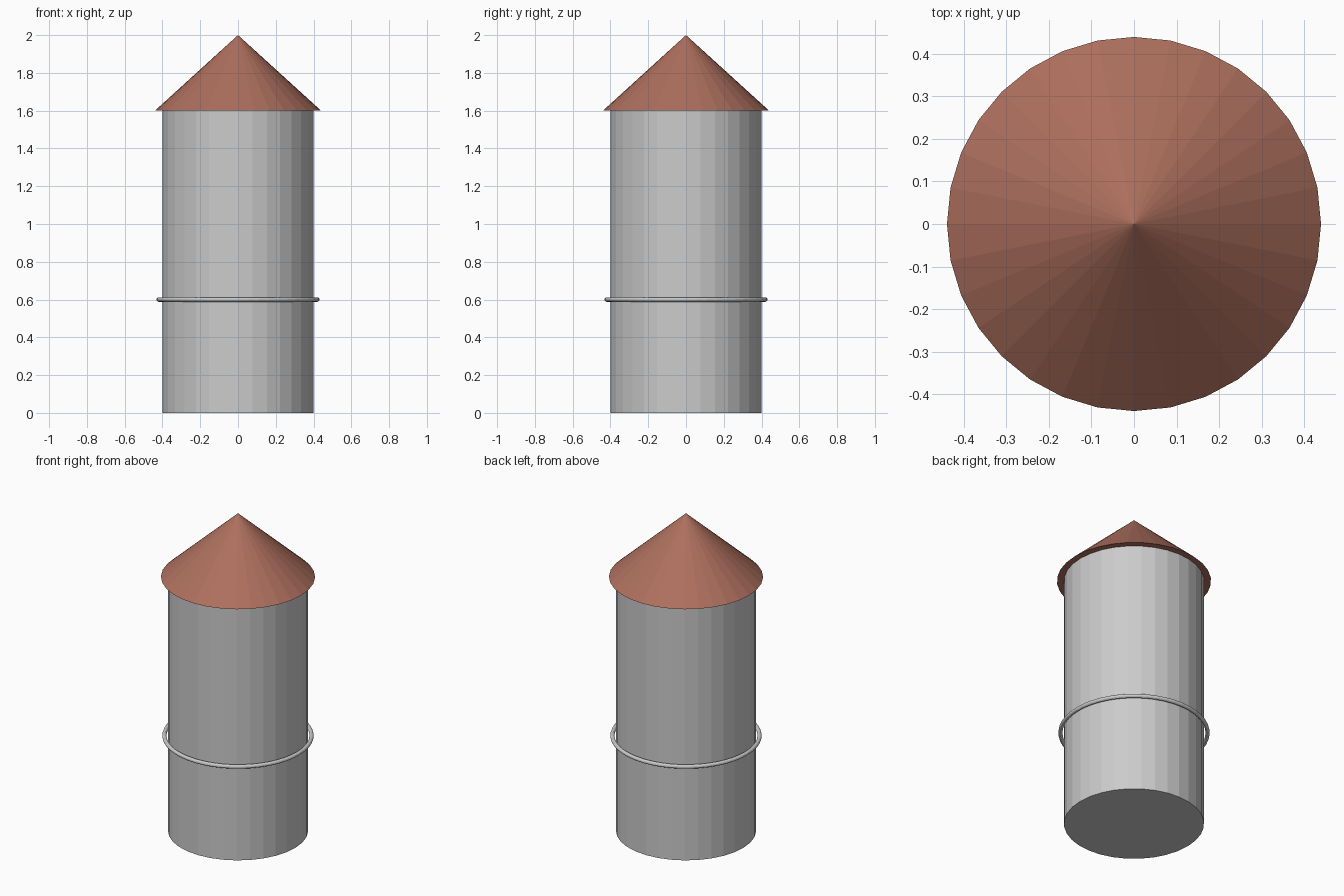
import bpy

if "Cube" in bpy.data.objects:
    bpy.data.objects.remove(bpy.data.objects["Cube"])

# Tower body
bpy.ops.mesh.primitive_cylinder_add(vertices=32, radius=0.4, depth=1.6, location=(0, 0, 0.8))
bpy.context.object.name = "tower_body"

# Conical roof with a slight overhang
bpy.ops.mesh.primitive_cone_add(vertices=32, radius1=0.44, radius2=0, depth=0.4, location=(0, 0, 1.8))
roof = bpy.context.object
roof.name = "roof"
clay = bpy.data.materials.new("clay_red")
clay.diffuse_color = (0.42, 0.16, 0.11, 1)
clay.use_nodes = True
clay.node_tree.nodes["Principled BSDF"].inputs["Base Color"].default_value = clay.diffuse_color
roof.data.materials.append(clay)

# Thin ring around the body
bpy.ops.mesh.primitive_torus_add(major_radius=0.42, minor_radius=0.012,
                                 major_segments=48, minor_segments=12, location=(0, 0, 0.6))
bpy.context.object.name = "band_ring"
